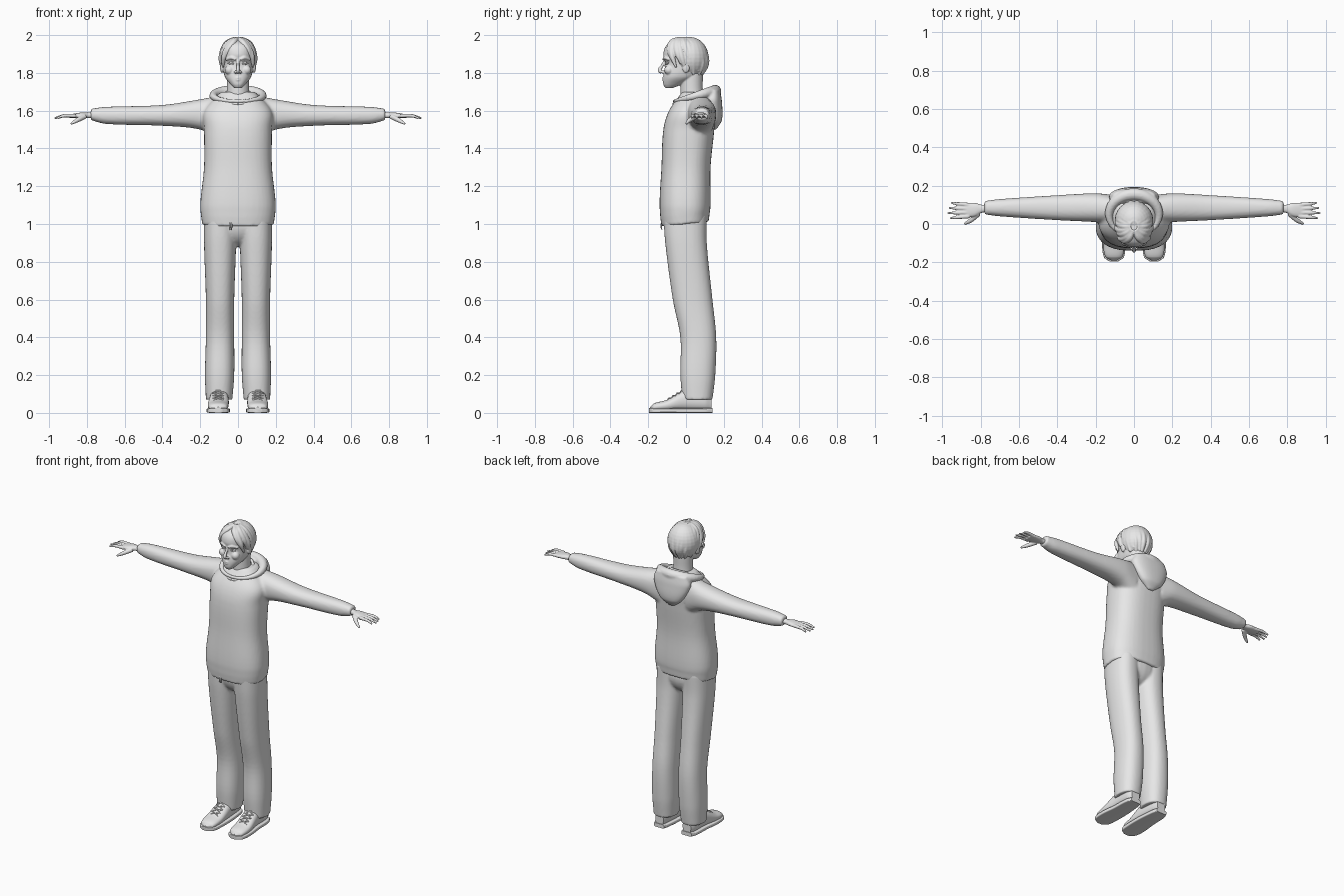
import bpy, bmesh
from math import sin, cos, pi, radians
from mathutils import Vector, Matrix

if "Cube" in bpy.data.objects:
    bpy.data.objects.remove(bpy.data.objects["Cube"])

grey = (.8, .8, .8, 1)
clay = bpy.data.materials.new("plain grey")
clay.use_nodes = True
clay.diffuse_color = grey
clay.node_tree.nodes["Principled BSDF"].inputs["Base Color"].default_value = grey


def resample(rows, steps=6):
    """Smooth curve through rows, using the first value as the parameter."""
    last = len(rows) - 1

    def slope(index, column):
        before, after = rows[max(index - 1, 0)], rows[min(index + 1, last)]
        return (after[column] - before[column]) / (after[0] - before[0])

    out = []
    for index in range(last):
        start, end = rows[index], rows[index + 1]
        span = end[0] - start[0]
        for step in range(steps):
            t = step / steps
            ease = t * t * (3 - 2 * t)
            leave, arrive = span * t * (1 - t) ** 2, span * t * t * (t - 1)
            row = [start[0] + span * t]
            for column in range(1, len(start)):
                row.append(start[column] * (1 - ease) + end[column] * ease
                           + leave * slope(index, column) + arrive * slope(index + 1, column))
            out.append(row)
    return out + [list(rows[-1])]


def skin(bm, rings):
    """Join rings of points into a closed skin."""
    loops = [[bm.verts.new(point) for point in ring] for ring in rings]
    count = len(loops[0])
    for lower, upper in zip(loops, loops[1:]):
        for i in range(count):
            j = (i + 1) % count
            bm.faces.new((lower[i], lower[j], upper[j], upper[i]))
    bm.faces.new(loops[0][::-1])
    bm.faces.new(loops[-1])


def loft(bm, rows, axis="z", power=2.3, count=40):
    """Rows: position, then low and high limits across the other two axes.
    A row of four values gives a half width in place of the first two limits."""
    rows = [(row[0], -row[1], *row[1:]) if len(row) == 4 else row for row in rows]

    def rounded(value):
        return abs(value) ** (2 / power) * (1 if value > 0 else -1)

    rings = []
    for position, left, right, low, high in resample(rows):
        ring = []
        for i in range(count):
            angle = 2 * pi * i / count
            point = [(left + right + (right - left) * rounded(cos(angle))) / 2,
                     (low + high + (high - low) * rounded(sin(angle))) / 2]
            point.insert("xyz".index(axis), position)
            ring.append(point)
        rings.append(ring)
    skin(bm, rings)


def tube(bm, points, count=12):
    """Round strand through points of x, y, z, radius."""
    path = resample([(i, *point) for i, point in enumerate(points)])
    centres = [Vector(row[1:4]) for row in path]
    rings, side = [], None
    for i, centre in enumerate(centres):
        along = (centres[min(i + 1, len(path) - 1)] - centres[max(i - 1, 0)]).normalized()
        side = along.orthogonal() if side is None else side - along * side.dot(along)
        side.normalize()
        up = along.cross(side)
        angles = [2 * pi * k / count for k in range(count)]
        rings.append([centre + path[i][4] * (side * cos(a) + up * sin(a)) for a in angles])
    skin(bm, rings)


def collar(bm, width, front, back, low, high, thin, thick):
    """Ring around the neck that rises and thickens from front to back."""
    points = []
    for i in range(17):
        angle = pi * i / 8
        rear = (1 - cos(angle)) / 2
        points.append((width * sin(angle), front + (back - front) * rear,
                       low + (high - low) * rear, thin + (thick - thin) * rear))
    tube(bm, points)


def ball(bm, centre, size):
    place = Matrix.Translation(centre) @ Matrix.Diagonal((*size, 1))
    bmesh.ops.create_uvsphere(bm, u_segments=24, v_segments=16, radius=1, matrix=place)


def mirror(bm):
    """Copy everything built so far to the other side."""
    everything = bm.verts[:] + bm.edges[:] + bm.faces[:]
    for part in bmesh.ops.duplicate(bm, geom=everything)["geom"]:
        if isinstance(part, bmesh.types.BMVert):
            part.co.x *= -1


def finish(name, bm, voxel=0, relax=2):
    """Turn the parts into one object, fused into a single skin if voxel is set."""
    bmesh.ops.recalc_face_normals(bm, faces=bm.faces[:])
    mesh = bpy.data.meshes.new(name)
    bm.to_mesh(mesh)
    bm.free()
    mesh.materials.append(clay)
    mesh.shade_smooth()
    thing = bpy.data.objects.new(name, mesh)
    bpy.context.scene.collection.objects.link(thing)
    if voxel:
        fuse = thing.modifiers.new("fuse", 'REMESH')
        fuse.mode, fuse.voxel_size, fuse.use_smooth_shade = 'VOXEL', voxel, True
        soften = thing.modifiers.new("soften", 'SMOOTH')
        soften.factor, soften.iterations = .5, relax
    else:
        mesh.set_sharp_from_angle(angle=radians(40))


# Head: ears, nostrils, cheeks and brows in pairs, then skull, neck, nose and lips
bm = bmesh.new()
ball(bm, centre=(.085, 0, 1.83), size=(.01, .02, .03))
ball(bm, centre=(.013, -.125, 1.805), size=(.008, .01, .008))
ball(bm, centre=(.045, -.09, 1.815), size=(.025, .025, .025))
tube(bm, [(.01, -.12, 1.87, .006), (.035, -.11, 1.88, .009), (.065, -.09, 1.87, .006)])
mirror(bm)
loft(bm, [(1.72, .02, -.11, -.07), (1.74, .04, -.12, -.02), (1.78, .07, -.12, .06),
          (1.85, .08, -.11, .1), (1.9, .085, -.12, .11), (1.95, .08, -.1, .09), (1.985, .03, -.04, .03)])
tube(bm, [(0, .04, 1.6, .07), (0, .03, 1.7, .06), (0, .03, 1.8, .06)], count=32)
tube(bm, [(0, -.11, 1.87, .007), (0, -.125, 1.84, .008), (0, -.14, 1.815, .01), (0, -.13, 1.8, .008)])
for height in (1.773, 1.763):
    tube(bm, [(-.025, -.11, 1.768, .003), (0, -.12, height, .006), (.025, -.11, 1.768, .003)])
finish("head", bm, voxel=.004)

# Eyes with upper and lower lids
bm = bmesh.new()
ball(bm, centre=(.034, -.09, 1.853), size=(.017, .017, .014))
for height in (1.86, 1.846):
    tube(bm, [(.016, -.103, 1.853, .002), (.034, -.107, height, .003), (.054, -.092, 1.853, .002)])
mirror(bm)
finish("eyes", bm)

# Hair: combed strands from a centre parting over a close cap
bm = bmesh.new()
strands = 10
for j in range(strands):
    ragged_end = max(5 - 5 * j - 15 * (j % 2), -45)
    points = []
    for step in range(4):
        t = step / 3
        turn = radians((12 + 17 * j) * (1 - t) + (56 + 13 * j) * t)
        rise = radians(80 * (1 - t) + ragged_end * t)
        points.append((.09 * cos(rise) * sin(turn), -.01 - .12 * cos(rise) * cos(turn),
                       1.86 + .125 * sin(rise), .01 + .01 * sin(pi * t) - .005 * t))
    tube(bm, points)
mirror(bm)
ball(bm, centre=(0, .02, 1.88), size=(.1, .1, .11))
finish("hair", bm, voxel=.004, relax=1)

# Sweatshirt: sleeves fused with the body, hem dipping towards the front
bm = bmesh.new()
loft(bm, [(.1, 0, .15, 1.45, 1.68), (.2, .01, .16, 1.5, 1.66), (.4, .02, .15, 1.52, 1.63),
          (.7, .04, .13, 1.53, 1.62), (.78, .05, .12, 1.55, 1.61)], axis="x")
mirror(bm)
loft(bm, [(1, .19, -.13, .12), (1.1, .2, -.14, .13), (1.3, .18, -.13, .13),
          (1.5, .18, -.12, .15), (1.6, .18, -.09, .155), (1.7, .09, -.02, .12)], power=2.5)
for vert in bm.verts:
    if vert.co.z < 1.05:
        vert.co.z += .1 * vert.co.y
finish("sweatshirt", bm, voxel=.009, relax=3)

# Hood lying on the back, with its rim around the neck
bm = bmesh.new()
collar(bm, width=.13, front=-.06, back=.155, low=1.65, high=1.705, thin=.01, thick=.032)
loft(bm, [(1.5, .02, .14, .16), (1.55, .08, .12, .19), (1.65, .13, .09, .19), (1.71, .11, .11, .18)])
finish("hood", bm, voxel=.006, relax=3)

# Neckband
bm = bmesh.new()
collar(bm, width=.075, front=-.065, back=.105, low=1.635, high=1.71, thin=.008, thick=.009)
finish("neckband", bm)

# Drawstring ends below the hem
bm = bmesh.new()
for x in (-.042, -.034):
    tube(bm, [(x, -.128, 1.01, .003), (x, -.132, .99, .004), (x, -.128, .97, .003)])
finish("drawstring", bm)

# Trousers: two loose legs fused at the hips
bm = bmesh.new()
loft(bm, [(.07, .03, .17, -.02, .14), (.2, .02, .175, -.03, .155), (.4, .02, .17, -.03, .16),
          (.6, .02, .17, -.07, .14), (.9, .01, .18, -.11, .11), (1.05, .01, .18, -.12, .11)])
mirror(bm)
ball(bm, centre=(0, 0, 1), size=(.17, .11, .12))
finish("trousers", bm, voxel=.008, relax=3)

# Hands: palm, four fingers and thumb
bm = bmesh.new()
loft(bm, [(.74, .06, .11, 1.56, 1.6), (.79, .06, .1, 1.56, 1.59), (.83, .04, .11, 1.56, 1.59),
          (.89, .035, .11, 1.56, 1.58)], axis="x")
for finger in range(4):
    knuckle, spread = .04 + .02 * finger, .03 + .027 * finger
    tip = .975 - .012 * abs(finger - 1.3)
    tube(bm, [(.86, knuckle, 1.573, .011), (.92, (knuckle + spread) / 2, 1.573, .009),
              (tip, spread, 1.56, .005)])
tube(bm, [(.81, .055, 1.57, .014), (.85, .02, 1.55, .012), (.885, 0, 1.53, .006)])
mirror(bm)
finish("hands", bm, voxel=.004, relax=1)

# Shoes, and soles that follow the same footprint
shoe, sole = bmesh.new(), bmesh.new()
rows = [(-.19, .09, .12, .01, .03), (-.17, .06, .15, .01, .05), (-.1, .05, .16, .01, .07),
        (0, .05, .15, .01, .125), (.1, .06, .145, .01, .12), (.135, .07, .13, .01, .1)]
loft(shoe, rows, axis="y")
loft(sole, [(row[0] * 1.03, row[1] - .006, row[2] + .006, 0, .025) for row in rows], axis="y", power=6)
mirror(shoe)
mirror(sole)
finish("shoes", shoe)
finish("soles", sole)

# Crossed laces
bm = bmesh.new()
for i in range(4):
    y, z = -.1 + .022 * i, .07 + .013 * i
    for side in (-.03, .03):
        tube(bm, [(.104 - side, y, z - .006, .003), (.104, y + .01, z + .008, .004),
                  (.104 + side, y + .02, z + .008, .003)])
mirror(bm)
finish("laces", bm)
